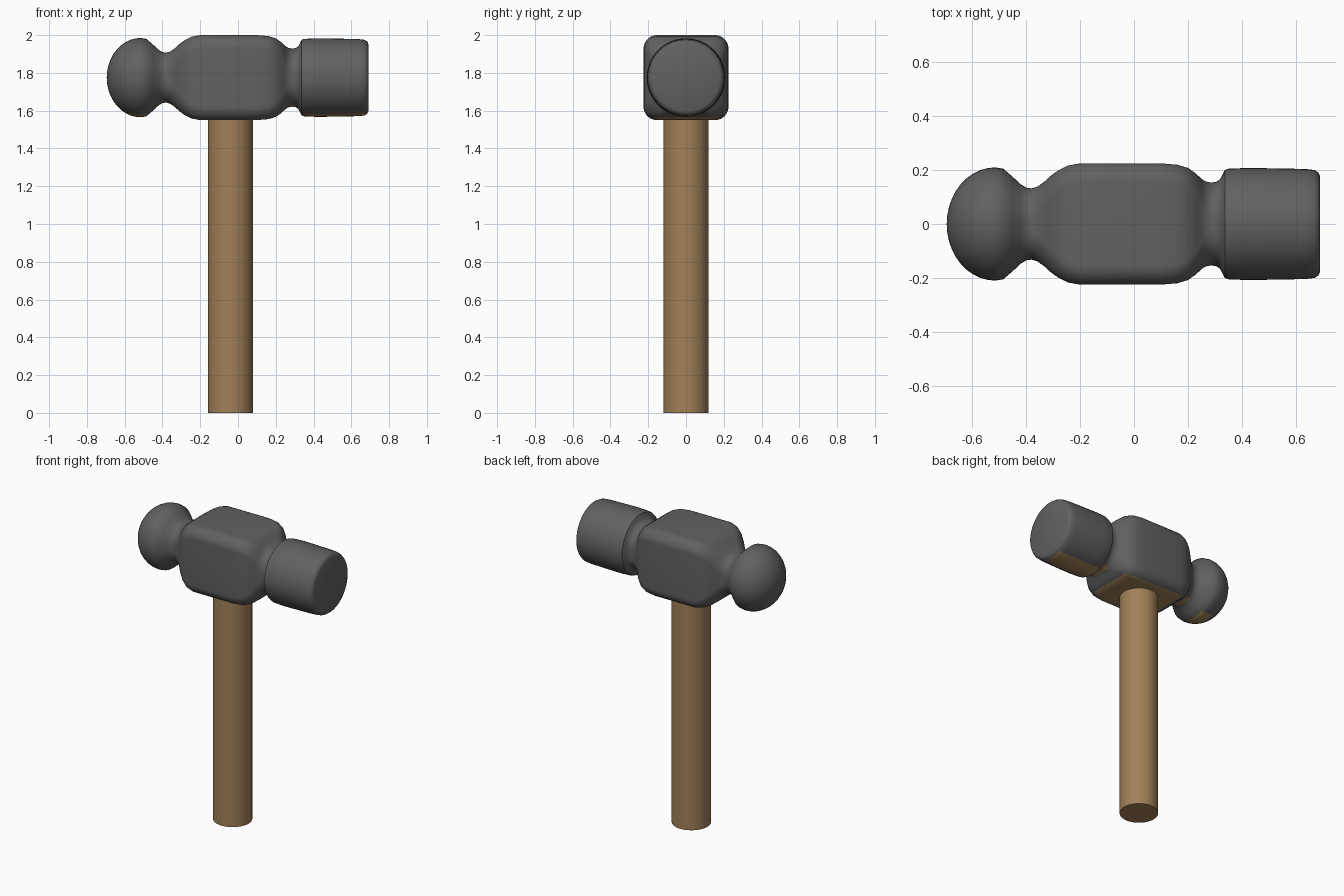
import bpy, bmesh, math

if "Cube" in bpy.data.objects:
    bpy.data.objects.remove(bpy.data.objects["Cube"])

ZC = 1.775          # height of the head axis
ARC = 12            # segments per rounded corner


def material(name, color):
    m = bpy.data.materials.new(name)
    m.diffuse_color = color
    m.use_nodes = True
    m.node_tree.nodes["Principled BSDF"].inputs["Base Color"].default_value = m.diffuse_color
    return m


wood = material("wood", (0.36, 0.22, 0.10, 1))
steel = material("steel", (0.12, 0.12, 0.12, 1))

# Handle
bpy.ops.mesh.primitive_cylinder_add(vertices=48, radius=0.12, depth=1.62, location=(-0.04, 0, 0.81))
handle = bpy.context.object
handle.name = "handle"
handle.data.materials.append(wood)
bpy.ops.object.shade_smooth_by_angle(angle=math.radians(40))

# Head stations along x: (x, half size, roundness); 1 = circle, small = square
stations = []
for i in range(1, 11):                       # domed peen
    a = math.radians(9 * i)
    stations.append((-0.515 - 0.18 * math.cos(a), 0.21 * math.sin(a), 1))
stations += [
    (-0.485, 0.205, 1), (-0.45, 0.175, 1), (-0.42, 0.147, 0.95), (-0.40, 0.135, 0.9),
    (-0.38, 0.132, 0.85), (-0.36, 0.138, 0.75), (-0.335, 0.155, 0.62), (-0.31, 0.178, 0.5),
    (-0.28, 0.2, 0.4), (-0.245, 0.217, 0.35), (-0.20, 0.225, 0.32),
    (0.10, 0.225, 0.32), (0.16, 0.22, 0.33), (0.20, 0.208, 0.37), (0.23, 0.187, 0.45),
    (0.25, 0.168, 0.6), (0.265, 0.158, 0.75), (0.285, 0.154, 0.85), (0.305, 0.156, 0.9),
    (0.318, 0.165, 0.95), (0.328, 0.182, 1), (0.337, 0.2, 1), (0.35, 0.205, 1),
    (0.42, 0.208, 1), (0.55, 0.206, 1), (0.64, 0.204, 1), (0.67, 0.2, 1),
    (0.684, 0.191, 1), (0.69, 0.178, 1),
]

bm = bmesh.new()


def ring(x, h, k):
    r, verts = h * k, []
    for q in range(4):
        mid = math.radians(45 + 90 * q)
        cy = math.copysign(h - r, math.cos(mid))
        cz = math.copysign(h - r, math.sin(mid))
        for i in range(ARC + 1):
            a = math.radians(90) * (q + i / ARC)
            verts.append(bm.verts.new((x, cy + r * math.cos(a), ZC + cz + r * math.sin(a))))
    return verts


rings = [ring(*s) for s in stations]
n = len(rings[0])
for a, b in zip(rings, rings[1:]):
    for i in range(n):
        j = (i + 1) % n
        bm.faces.new((a[i], a[j], b[j], b[i]))
tip = bm.verts.new((-0.695, 0, ZC))
for i in range(n):
    bm.faces.new((tip, rings[0][(i + 1) % n], rings[0][i]))
bm.faces.new(rings[-1])                      # striking face
bmesh.ops.remove_doubles(bm, verts=bm.verts, dist=0.0002)
bmesh.ops.recalc_face_normals(bm, faces=bm.faces)

# Wood tint on the downward faces of the head
bm.normal_update()
for f in bm.faces:
    f.material_index = 1 if f.normal.z < -0.9 else 0

mesh = bpy.data.meshes.new("hammer_head")
bm.to_mesh(mesh)
bm.free()
mesh.materials.append(steel)
mesh.materials.append(wood)
head = bpy.data.objects.new("hammer_head", mesh)
bpy.context.collection.objects.link(head)
bpy.ops.object.select_all(action='DESELECT')
head.select_set(True)
bpy.context.view_layer.objects.active = head
bpy.ops.object.shade_smooth_by_angle(angle=math.radians(40))
